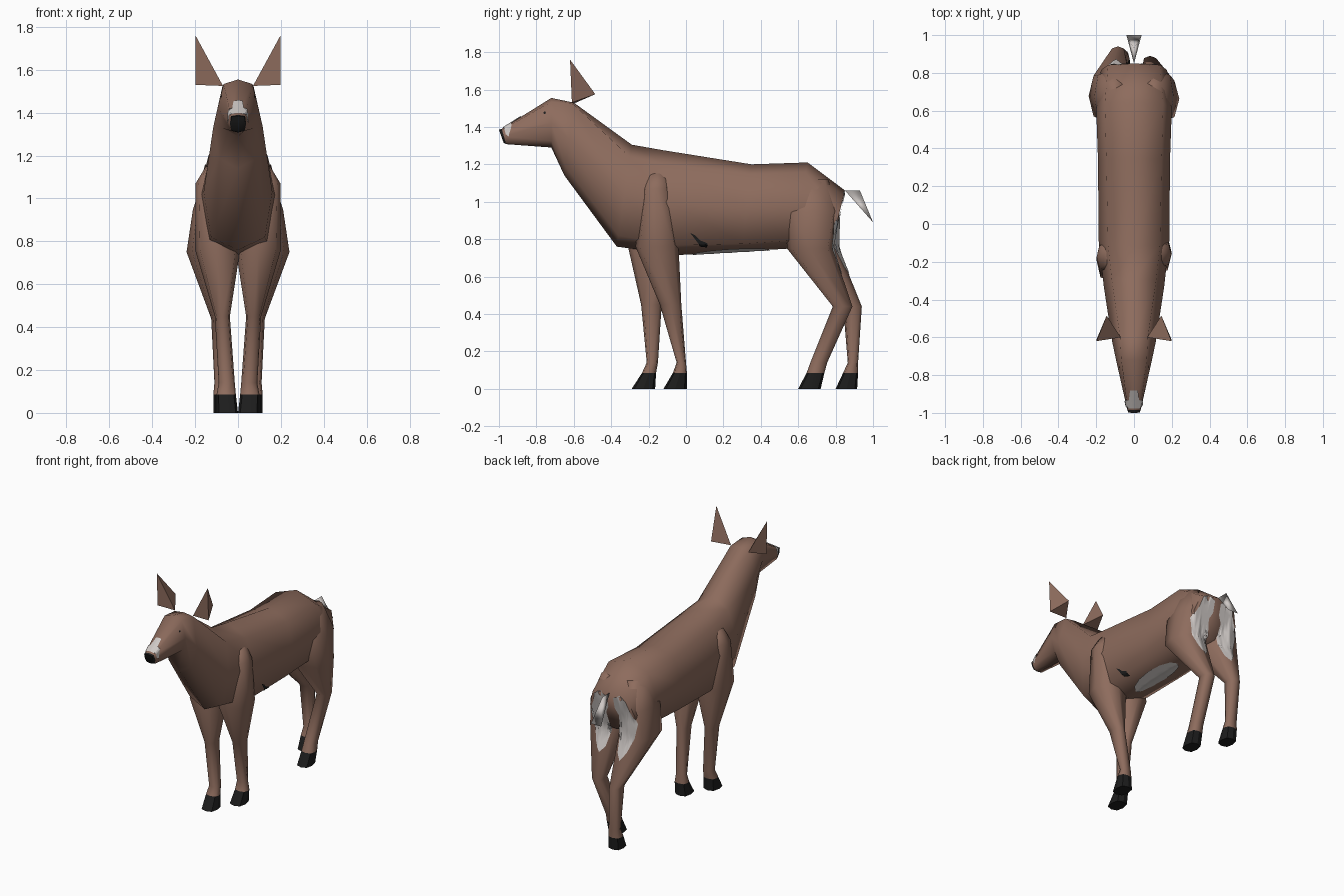
import bpy, bmesh, math
from mathutils import Vector
from mathutils.bvhtree import BVHTree

cube = bpy.data.objects.get("Cube")
if cube:
    bpy.data.objects.remove(cube, do_unlink=True)


def material(name, colour):
    mat = bpy.data.materials.new(name)
    mat.use_nodes = True
    mat.diffuse_color = (*colour, 1)
    mat.node_tree.nodes["Principled BSDF"].inputs["Base Color"].default_value = (*colour, 1)
    return mat


BROWN = material("brown_coat", (0.27, 0.15, 0.11))
WHITE = material("pale_fur", (0.62, 0.58, 0.56))
BLACK = material("black_horn", (0.012, 0.012, 0.012))


def finish(name, bm, mats, angle):
    """Turn a bmesh into a named object, smooth below the given angle."""
    mesh = bpy.data.meshes.new(name)
    bm.to_mesh(mesh)
    bm.free()
    for mat in mats:
        mesh.materials.append(mat)
    if angle:
        mesh.shade_smooth()
        mesh.set_sharp_from_angle(angle=math.radians(angle))
    obj = bpy.data.objects.new(name, mesh)
    bpy.context.collection.objects.link(obj)
    return obj


def loft(name, rings, mats, angle=75, first_band=0):
    """Skin closed rings; the first band and cap may use another material."""
    bm = bmesh.new()
    loops = [[bm.verts.new(p) for p in ring] for ring in rings]
    count = len(loops[0])
    bm.faces.new(loops[0]).material_index = first_band
    bm.faces.new(loops[-1])
    for row, (a, b) in enumerate(zip(loops, loops[1:])):
        for i in range(count):
            j = (i + 1) % count
            face = bm.faces.new((a[i], a[j], b[j], b[i]))
            face.material_index = first_band if row == 0 else 0
    bmesh.ops.recalc_face_normals(bm, faces=bm.faces)
    return finish(name, bm, mats, angle)


def oval(centre, u, v, upper, spread, lower):
    """Eight-sided ring; powers under 1 push its +u and -u corners outward."""
    ring = []
    for i in range(8):
        c, s = math.cos(math.tau * i / 8), math.sin(math.tau * i / 8)
        along, across = (upper, spread) if c > 0 else (lower, lower)
        ring.append(centre + u * math.copysign(abs(c) ** along, c)
                    + v * math.copysign(abs(s) ** across, s))
    return ring


def body_ring(top, bottom, width, *powers):
    top, bottom = Vector((0, *top)), Vector((0, *bottom))
    return oval((top + bottom) / 2, (top - bottom) / 2, Vector((width, 0, 0)), *powers)


def leg_ring(side, z, inner, outer, front, back):
    centre = Vector((side * (inner + outer) / 2, (front + back) / 2, z))
    return oval(centre, Vector((side * (outer - inner) / 2, 0, 0)),
                Vector((0, (back - front) / 2, 0)), 0.7, 0.7, 0.7)


def solid(name, points, mat, angle):
    """Spike from its corner points."""
    bm = bmesh.new()
    for p in points:
        bm.verts.new(p)
    bmesh.ops.convex_hull(bm, input=bm.verts)
    bmesh.ops.recalc_face_normals(bm, faces=bm.faces)
    return finish(name, bm, [mat], angle)


# Head, neck and trunk as one skin, from the nose to the rump
stations = [
    ((-1, 1.385), (-0.975, 1.315), 0.034, 0.3, 0.3, 0.5),
    ((-0.985, 1.39), (-0.962, 1.308), 0.038, 0.4, 0.4, 0.6),
    ((-0.72, 1.555), (-0.72, 1.29), 0.095, 0.5, 1, 0.9),
    ((-0.6, 1.53), (-0.65, 1.14), 0.115, 0.15, 1.3, 0.8),
    ((-0.29, 1.305), (-0.37, 0.76), 0.16, 0.8, 0.9, 0.7),
    ((-0.12, 1.275), (-0.04, 0.715), 0.188, 0.9, 0.9, 0.6),
    ((0.35, 1.2), (0.3, 0.735), 0.19, 0.75, 0.75, 0.55),
    ((0.65, 1.21), (0.56, 0.75), 0.2, 0.75, 0.75, 0.6),
    ((0.85, 1.06), (0.78, 0.78), 0.175, 0.7, 0.7, 0.6),
]
skin = [loft("body", [body_ring(*s) for s in stations], [BROWN, BLACK], first_band=1)]

# Legs: height, inner and outer x shared by each pair, then front and back y per leg
front_shape = [(1.15, 0.08, 0.15), (1.07, 0.06, 0.198), (0.76, -0.01, 0.2), (0.45, 0.038, 0.108),
               (0.14, 0.015, 0.09), (0.085, 0.01, 0.1), (0, 0, 0.1)]
hind_shape = [(1.12, 0.05, 0.15), (0.95, 0.03, 0.21), (0.75, 0, 0.24), (0.44, 0.045, 0.125),
              (0.14, 0.03, 0.11), (0.085, 0.025, 0.115), (0, 0.02, 0.115)]
legs = {
    "front_leg_left": (1, front_shape, [(-0.2, -0.1), (-0.23, -0.09), (-0.27, -0.04),
                                        (-0.14, -0.025), (-0.05, 0), (-0.07, 0.005),
                                        (-0.12, 0.005)]),
    "front_leg_right": (-1, front_shape, [(-0.22, -0.12), (-0.25, -0.1), (-0.31, -0.06),
                                          (-0.24, -0.13), (-0.21, -0.15), (-0.235, -0.16),
                                          (-0.29, -0.165)]),
    "hind_leg_left": (1, hind_shape, [(0.57, 0.76), (0.53, 0.82), (0.54, 0.785),
                                      (0.785, 0.89), (0.665, 0.755), (0.645, 0.74),
                                      (0.6, 0.72)]),
    "hind_leg_right": (-1, hind_shape, [(0.57, 0.76), (0.53, 0.82), (0.54, 0.815),
                                        (0.84, 0.94), (0.865, 0.92), (0.84, 0.92),
                                        (0.8, 0.915)]),
}
for name, (side, shape, spans) in legs.items():
    rings = [leg_ring(side, *s, *span) for s, span in zip(shape, spans)]
    skin.append(loft(name, rings[:-1], [BROWN]))
    loft(name.replace("leg", "hoof"), rings[-2:], [BLACK], angle=30)

# Ears and tail
ear = [(0.198, -0.62, 1.76), (0.198, -0.61, 1.53), (0.07, -0.6, 1.525), (0.145, -0.485, 1.575)]
for side, label in ((1, "left"), (-1, "right")):
    solid("ear_" + label, [(side * x, y, z) for x, y, z in ear], BROWN, 0)
solid("tail", [(0, 0.85, 1.06), (0, 0.93, 1.06), (0.04, 1, 0.89), (-0.04, 1, 0.89)], WHITE, 180)

# Coat surface that the markings are laid on
verts, faces = [], []
for obj in skin:
    start = len(verts)
    verts += [v.co.copy() for v in obj.data.vertices]
    faces += [[start + i for i in p.vertices] for p in obj.data.polygons]
coat = BVHTree.FromPolygons(verts, faces)


def marking(name, outline, axis, sign, mat):
    """Lay a thin plate on the coat, seen along one axis from the signed side."""
    ray = Vector((0, 0, 0))
    ray[axis] = -sign
    bm = bmesh.new()
    corners = []
    for a, b in outline:
        co = [a, b]
        co.insert(axis, sign * 2)
        corners.append(bm.verts.new(co))
    bm.faces.new(corners)
    bmesh.ops.triangulate(bm, faces=bm.faces)
    bmesh.ops.subdivide_edges(bm, edges=bm.edges, cuts=6, use_grid_fill=True)
    bm.normal_update()
    flipped = [f for f in bm.faces if f.normal.dot(ray) > 0]
    bmesh.ops.reverse_faces(bm, faces=flipped)
    missed = []
    for v in bm.verts:
        hit, normal, _, _ = coat.ray_cast(v.co, ray)
        if hit is None:
            missed.append(v)
            continue
        if normal.dot(ray) > 0:
            normal = -normal
        v.co = hit + normal * 0.005
    bmesh.ops.delete(bm, geom=missed, context='VERTS')
    return finish(name, bm, [mat], 60)


def disc(x, y, rx, ry, sides):
    return [(x + rx * math.cos(math.tau * i / sides), y + ry * math.sin(math.tau * i / sides))
            for i in range(sides)]


# Pale rump and cheek patches and eyes on both sides
rump = [(0.025, 1.03), (0.07, 1.05), (0.12, 1.03), (0.14, 0.96), (0.185, 0.87), (0.165, 0.77),
        (0.13, 0.67), (0.095, 0.61), (0.06, 0.65), (0.035, 0.79), (0.05, 0.9), (0.025, 0.95)]
cheek = [(-0.972, 1.395), (-0.93, 1.42), (-0.935, 1.39), (-0.948, 1.35), (-0.963, 1.36)]
for side, label in ((1, "left"), (-1, "right")):
    marking("rump_patch_" + label, [(side * x, z) for x, z in rump], 1, 1, WHITE)
    marking("cheek_patch_" + label, cheek, 0, side, WHITE)
    marking("eye_" + label, disc(-0.755, 1.475, 0.007, 0.007, 6), 0, side, BLACK)

# Pale belly and muzzle, dark flank mark
marking("belly_patch", disc(0.01, 0.24, 0.07, 0.21, 12), 2, -1, WHITE)
half = [(0.03, -0.975), (0.042, -0.945), (0.026, -0.93), (0.02, -0.88)]
marking("muzzle_patch", half + [(-x, y) for x, y in reversed(half)], 2, 1, WHITE)
marking("flank_mark", [(0.022, 0.835), (0.05, 0.82), (0.075, 0.795), (0.115, 0.778),
                       (0.112, 0.76), (0.075, 0.765), (0.045, 0.805)], 0, 1, BLACK)
